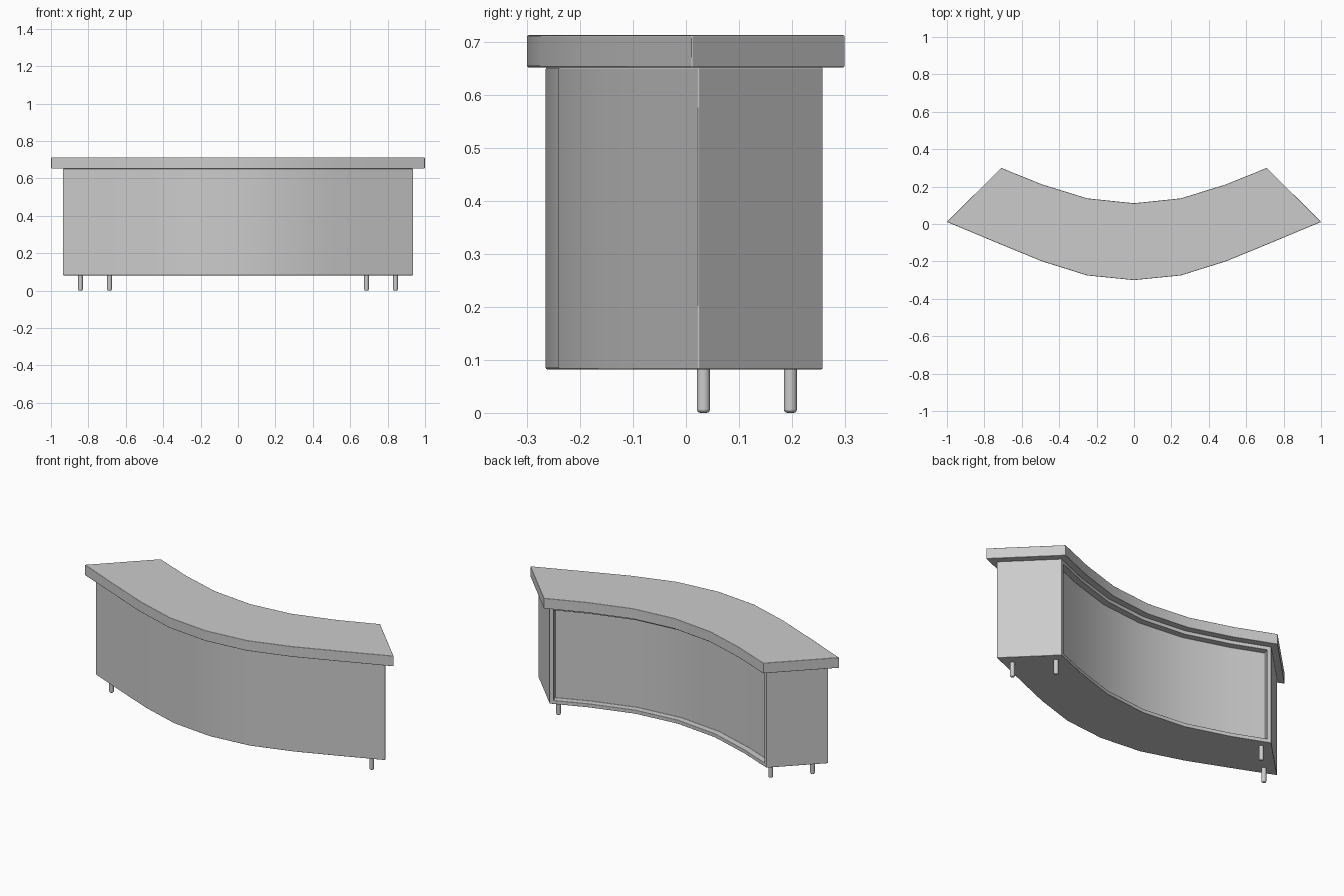
import bpy, bmesh
from mathutils import Vector

if "Cube" in bpy.data.objects:
    bpy.data.objects.remove(bpy.data.objects["Cube"])

# Half outlines of the desk top (x >= 0), mirrored into a closed counter-clockwise loop
FRONT = [(0, -0.30), (0.25, -0.275), (0.49, -0.20), (0.71, -0.11), (1.0, 0.011)]
BACK = [(0.71, 0.30), (0.49, 0.211), (0.25, 0.137), (0, 0.111)]
right = FRONT + BACK
OUTLINE = [Vector(p) for p in right + [(-x, y) for x, y in reversed(right[1:-1])]]


def offset(points, d):
    """Move every edge of the outline inward by d."""
    result = []
    n = len(points)
    for i, p in enumerate(points):
        a = (p - points[i - 1]).normalized()
        b = (points[(i + 1) % n] - p).normalized()
        na, nb = Vector((-a.y, a.x)), Vector((-b.y, b.x))
        result.append(p + (na + nb) * d / (1 + na.dot(nb)))
    return result


def prism(name, points, z0, z1, recess=False):
    bm = bmesh.new()
    base = bm.faces.new([bm.verts.new((p.x, p.y, z0)) for p in points])
    ext = bmesh.ops.extrude_face_region(bm, geom=[base], use_keep_orig=True)
    verts = [v for v in ext["geom"] if isinstance(v, bmesh.types.BMVert)]
    bmesh.ops.translate(bm, verts=verts, vec=(0, 0, z1 - z0))
    bmesh.ops.recalc_face_normals(bm, faces=bm.faces)
    if recess:
        # Framed recess along the curved back
        bm.normal_update()
        back = [f for f in bm.faces if f.normal.y > 0.85]
        bmesh.ops.inset_region(bm, faces=back, thickness=0.022, use_even_offset=True)
        bm.normal_update()
        bmesh.ops.inset_region(bm, faces=back, thickness=0, depth=-0.035, use_even_offset=True)
    for f in bm.faces:
        f.smooth = True
    mesh = bpy.data.meshes.new(name)
    bm.to_mesh(mesh)
    bm.free()
    obj = bpy.data.objects.new(name, mesh)
    bpy.context.collection.objects.link(obj)
    soften(obj, 0.003)
    return obj


def soften(obj, width, segments=2):
    mod = obj.modifiers.new("soft_edges", "BEVEL")
    mod.width = width
    mod.segments = segments
    mod.limit_method = "ANGLE"
    mod.angle_limit = 0.6
    mod.harden_normals = True


# Curved counter top and cabinet body below it
prism("desk_top", OUTLINE, 0.652, 0.713)
prism("cabinet_body", offset(OUTLINE, 0.035), 0.082, 0.652, recess=True)

# Short round feet under both ends
for side, sx in (("left", -1), ("right", 1)):
    for where, x, y in (("outer", 0.842, 0.033), ("inner", 0.687, 0.197)):
        bpy.ops.mesh.primitive_cylinder_add(vertices=20, radius=0.0125, depth=0.09,
                                            location=(sx * x, y, 0.045))
        foot = bpy.context.object
        foot.name = f"{side}_{where}_foot"
        for f in foot.data.polygons:
            f.use_smooth = True
        soften(foot, 0.007, 3)
